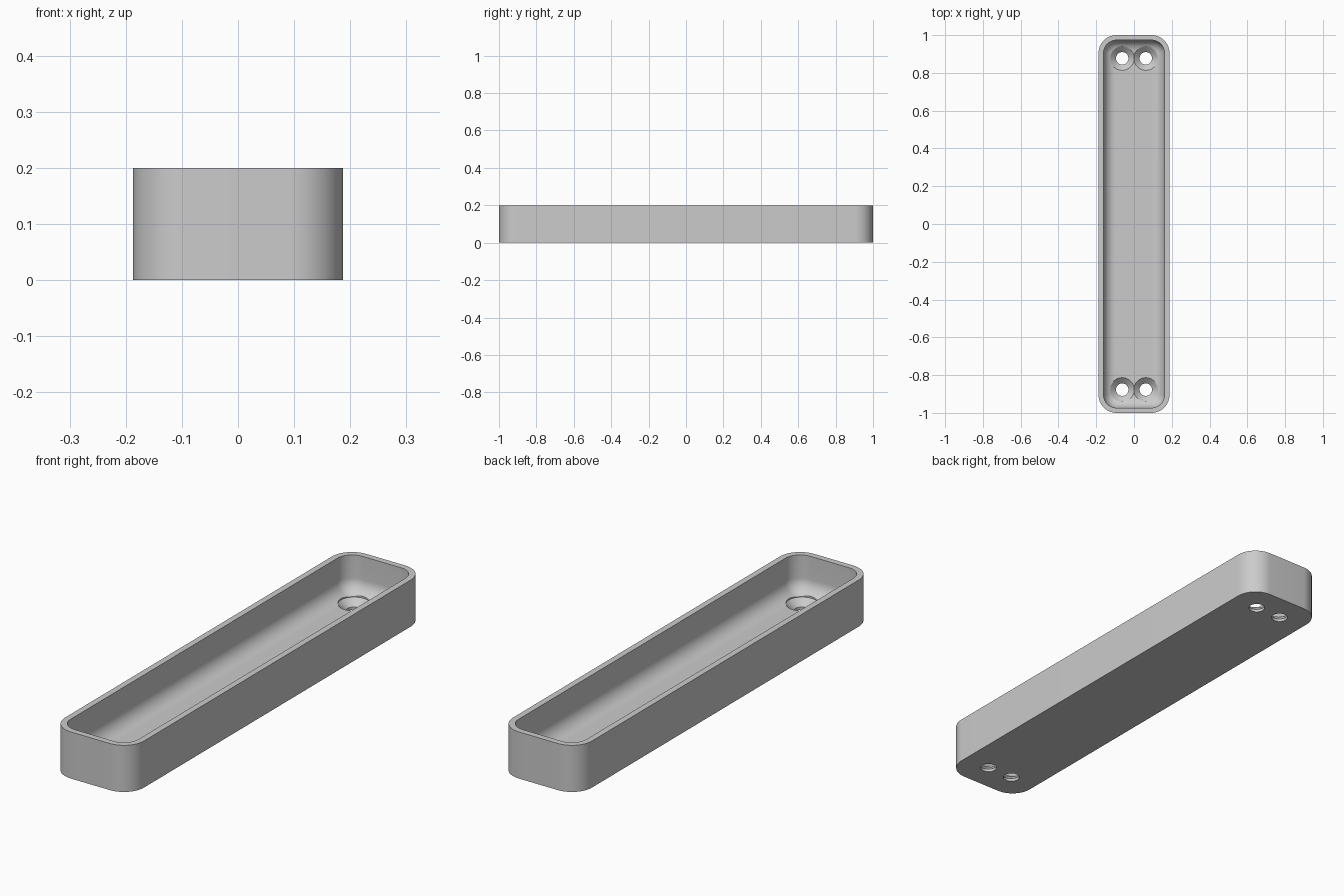
import bpy, bmesh
from math import sin, cos, pi, radians

cube = bpy.data.objects.get("Cube")
if cube:
    bpy.data.objects.remove(cube, do_unlink=True)

HALF_X, HALF_Y, HEIGHT, CORNER = 0.1875, 1.0, 0.2, 0.095
WALL, FLOOR, FILLET = 0.0265, 0.04, 0.062

grey = bpy.data.materials.new("plain grey")
grey.use_nodes = True
grey.diffuse_color = (0.6, 0.6, 0.6, 1)
grey.node_tree.nodes["Principled BSDF"].inputs["Base Color"].default_value = (0.6, 0.6, 0.6, 1)


def make_object(name, bm):
    bmesh.ops.recalc_face_normals(bm, faces=bm.faces)
    mesh = bpy.data.meshes.new(name)
    bm.to_mesh(mesh)
    bm.free()
    mesh.materials.append(grey)
    obj = bpy.data.objects.new(name, mesh)
    bpy.context.collection.objects.link(obj)
    return obj


def skin(bm, rings):
    """Join successive rings of points and cap both ends."""
    loops = [[bm.verts.new(p) for p in ring] for ring in rings]
    for a, b in zip(loops, loops[1:]):
        for i in range(len(a)):
            j = (i + 1) % len(a)
            bm.faces.new((a[i], a[j], b[j], b[i]))
    bm.faces.new(loops[0])
    bm.faces.new(loops[-1])


def rounded_ring(inset, z, steps=14):
    """Rounded rectangle, offset inwards from the outer wall."""
    r = max(CORNER - inset, 0.004)
    cx, cy = HALF_X - inset - r, HALF_Y - inset - r
    points = []
    for quarter, (sx, sy) in enumerate(((1, 1), (-1, 1), (-1, -1), (1, -1))):
        for k in range(steps + 1):
            a = (quarter + k / steps) * pi / 2
            points.append((sx * cx + r * cos(a), sy * cy + r * sin(a), z))
    return points


# Tray: outer wall, rim, inner wall, rounded inner bottom edge and floor
rings = [rounded_ring(0, 0), rounded_ring(0, HEIGHT), rounded_ring(WALL, HEIGHT)]
for k in range(13):
    a = k / 12 * pi / 2
    rings.append(rounded_ring(WALL + FILLET * (1 - cos(a)), FLOOR + FILLET * (1 - sin(a))))
bm = bmesh.new()
skin(bm, rings)
tray = make_object("tray", bm)


# Countersunk screw holes, a pair at each end
def circle(x, y, z, r, sides=48):
    return [(x + r * cos(2 * pi * k / sides), y + r * sin(2 * pi * k / sides), z)
            for k in range(sides)]


bpy.context.view_layer.objects.active = tray
tray.select_set(True)
for y in (-0.877, 0.877):
    for x in (-0.0625, 0.0625):
        bm = bmesh.new()
        profile = ((-0.02, 0.033), (0.012, 0.033), (FLOOR, 0.0635), (0.15, 0.0635))
        skin(bm, [circle(x, y, z, r) for z, r in profile])
        cutter = make_object("screw_hole_cutter", bm)
        cutter.hide_render = True
        cut = tray.modifiers.new("screw hole", 'BOOLEAN')
        cut.operation = 'DIFFERENCE'
        cut.solver = 'EXACT'
        cut.object = cutter
        bpy.ops.object.modifier_apply(modifier=cut.name)
        bpy.data.objects.remove(cutter, do_unlink=True)

bpy.ops.object.shade_smooth_by_angle(angle=radians(30))
